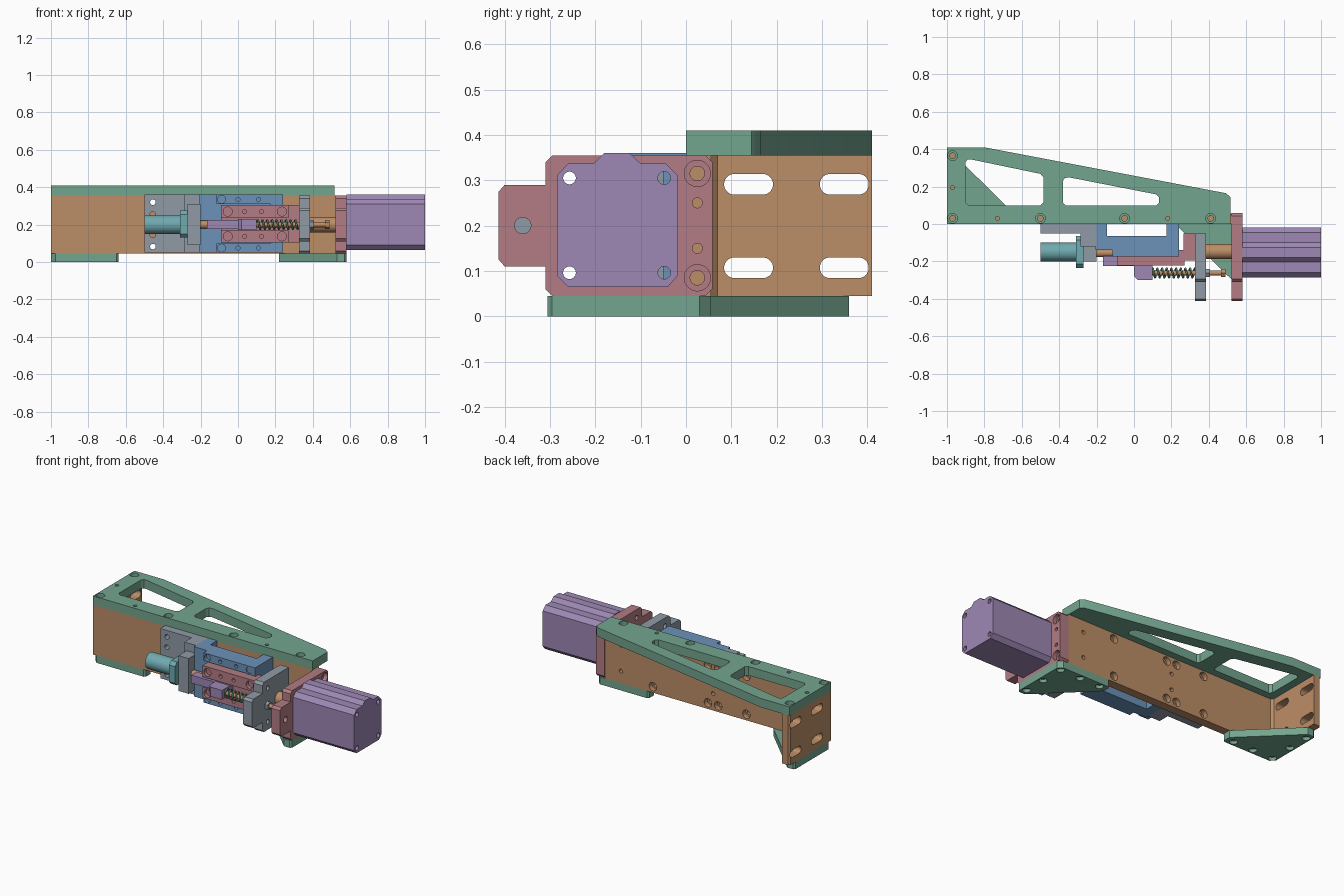
import bpy, bmesh, math
from mathutils import Vector

old = bpy.data.objects.get("Cube")
if old:
    bpy.data.objects.remove(old, do_unlink=True)


def material(name, rgb):
    lin = [((c / 255 + 0.055) / 1.055) ** 2.4 for c in rgb] + [1.0]
    m = bpy.data.materials.new(name)
    m.use_nodes = True
    m.diffuse_color = lin
    m.node_tree.nodes["Principled BSDF"].inputs["Base Color"].default_value = lin
    return m


GREEN = material("sage green", (116, 165, 143))
BROWN = material("tan", (188, 142, 103))
PURPLE = material("lavender", (157, 136, 180))
RED = material("dusty rose", (178, 124, 132))
BLUE = material("steel blue", (108, 146, 184))
GREY = material("slate grey", (144, 155, 166))
TEAL = material("teal", (112, 170, 176))

# Maps a profile point (a, b) and a depth d to space, for each extrusion axis
SPACE = {"x": lambda a, b, d: (d, a, b),
         "y": lambda a, b, d: (a, d, b),
         "z": lambda a, b, d: (a, b, d)}


def add_prism(bm, pts, axis, lo, hi):
    rings = [[bm.verts.new(SPACE[axis](a, b, d)) for a, b in pts] for d in (lo, hi)]
    faces = [bm.faces.new(rings[0]), bm.faces.new(rings[1])]
    n = len(pts)
    for i in range(n):
        j = (i + 1) % n
        faces.append(bm.faces.new((rings[0][i], rings[0][j], rings[1][j], rings[1][i])))
    bmesh.ops.recalc_face_normals(bm, faces=faces)


def finish(name, bm, mat=None):
    me = bpy.data.meshes.new(name)
    bm.to_mesh(me)
    bm.free()
    ob = bpy.data.objects.new(name, me)
    bpy.context.collection.objects.link(ob)
    if mat:
        me.materials.append(mat)
    return ob


def prism(name, pts, axis, lo, hi, mat):
    bm = bmesh.new()
    add_prism(bm, pts, axis, lo, hi)
    return finish(name, bm, mat)


def rect(a0, a1, b0, b1, c=0):
    if not c:
        return [(a0, b0), (a1, b0), (a1, b1), (a0, b1)]
    return [(a0 + c, b0), (a1 - c, b0), (a1, b0 + c), (a1, b1 - c),
            (a1 - c, b1), (a0 + c, b1), (a0, b1 - c), (a0, b0 + c)]


def box(name, x0, x1, y0, y1, z0, z1, mat):
    return prism(name, rect(x0, x1, y0, y1), "z", z0, z1, mat)


def circle(a, b, r, stretch=0, n=24):
    # stretch > 0 gives a slot running along the first direction
    pts = []
    for i in range(n):
        t = 2 * math.pi * (i + 0.5) / n
        pts.append((a + r * math.cos(t) + math.copysign(stretch, math.cos(t)), b + r * math.sin(t)))
    return pts


def rod(name, x0, x1, y, z, r, mat, n=24):
    return smooth(prism(name, circle(y, z, r, n=n), "x", x0, x1, mat))


def select(ob):
    bpy.ops.object.select_all(action="DESELECT")
    ob.select_set(True)
    bpy.context.view_layer.objects.active = ob


def smooth(ob):
    select(ob)
    bpy.ops.object.shade_smooth_by_angle(angle=math.radians(30))
    return ob


def cut(ob, *groups):
    # Each group is (axis, lo, hi, list of profiles)
    for axis, lo, hi, profiles in groups:
        bm = bmesh.new()
        for p in profiles:
            add_prism(bm, p, axis, lo, hi)
        cutter = finish("cutter", bm)
        cutter.hide_render = True
        mod = ob.modifiers.new("holes", "BOOLEAN")
        mod.operation = "DIFFERENCE"
        mod.object = cutter
        select(ob)
        bpy.ops.object.modifier_apply(modifier=mod.name)
        bpy.data.objects.remove(cutter, do_unlink=True)
    return smooth(ob)


def holes(points, r):
    return [circle(a, b, r) for a, b in points]


Z0, Z1, MID = 0.045, 0.355, 0.2

# Angle bracket: long wall and slotted end wall with a small inner chamfer
bracket = prism("angle_bracket", [(-1, 0), (0.52, 0), (0.52, 0.055), (-0.935, 0.055), (-0.95, 0.07),
                                  (-0.95, 0.41), (-0.99, 0.41), (-1, 0.4)], "z", Z0, Z1, BROWN)
bolt_rows = [(x, z) for x in (-0.455, -0.26, -0.19, 0.19) for z in (0.083, 0.32)]
cut(bracket,
    ("x", -1.1, -0.9, [circle(y, z, 0.023, 0.031) for y in (0.138, 0.349) for z in (0.107, 0.291)]),
    ("y", -0.1, 0.1, holes(bolt_rows, 0.015)),
    ("y", 0.025, 0.1, holes(bolt_rows, 0.026)),
    ("y", 0.02, 0.1, holes([(-0.225, 0.15), (-0.225, 0.25), (0.41, 0.12), (0.41, 0.28)], 0.012)))

# Top plate with two windows and counterbored bolts
top = prism("top_plate", [(-1, 0), (0.515, 0), (0.515, 0.145), (0.49, 0.165), (-0.8, 0.41), (-1, 0.41)],
            "z", Z1, 0.41, GREEN)
bolts = [(-0.97, 0.365), (-0.97, 0.03), (-0.5, 0.03), (-0.05, 0.03), (0.41, 0.03)]
cut(top,
    ("z", 0.3, 0.5, [[(-0.9, 0.115), (-0.885, 0.1), (-0.5, 0.1), (-0.485, 0.115), (-0.485, 0.25),
                      (-0.5, 0.268), (-0.87, 0.345), (-0.89, 0.345), (-0.9, 0.33)],
                     [(-0.38, 0.115), (-0.365, 0.1), (0.12, 0.1), (0.135, 0.115), (0.135, 0.14),
                      (0.12, 0.158), (-0.35, 0.25), (-0.37, 0.245), (-0.38, 0.23)]]),
    ("z", 0.3, 0.5, holes(bolts, 0.015)),
    ("z", 0.385, 0.5, holes(bolts, 0.026)),
    ("z", 0.3, 0.5, holes([(-0.73, 0.03), (0.18, 0.03), (-0.97, 0.195)], 0.011)))


# Bottom gussets: the front one is the rear one turned half a revolution
def gusset(name, turn):
    place = lambda pts: [(-0.42 - x, 0.055 - y) if turn else (x, y) for x, y in pts]
    outline = [(-1, 0.025), (-0.975, 0), (-0.65, 0), (-0.64, 0.01), (-0.64, 0.055), (-0.95, 0.36), (-0.99, 0.36), (-1, 0.35)]
    spots = place([(-0.97, 0.32), (-0.97, 0.18), (-0.97, 0.03), (-0.83, 0.03), (-0.69, 0.03)])
    g = prism(name, place(outline), "z", 0, Z0, GREEN)
    cut(g, ("z", -0.1, 0.1, holes(spots, 0.012)), ("z", -0.1, 0.02, holes(spots, 0.023)))


gusset("rear_gusset", False)
gusset("front_gusset", True)

# Motor mounting plate with a front tab
tabbed = lambda back: [(-0.413, 0.125), (-0.4, 0.11), (-0.31, 0.11), (-0.31, 0.06), (-0.295, Z0),
                       (back - 0.015, Z0), (back, 0.06), (back, 0.34), (back - 0.015, Z1),
                       (-0.295, Z1), (-0.31, 0.34), (-0.31, 0.29), (-0.4, 0.29), (-0.413, 0.275)]
mount = prism("motor_plate", tabbed(0.058), "x", 0.52, 0.58, RED)
corners = [(y, z) for y in (-0.257, -0.048) for z in (0.096, 0.305)]
big = [(0.025, 0.085), (0.025, 0.315)]
cut(mount,
    ("x", 0.4, 0.7, holes(corners, 0.014) + holes([(-0.36, MID)], 0.018)),
    ("x", 0.4, 0.7, holes(big, 0.016) + holes([(0.025, 0.15), (0.025, 0.25)], 0.011)),
    ("x", 0.555, 0.7, holes(big, 0.029)))

# Motor body with a raised rib on top
motor = prism("motor", [(-0.285, 0.09), (-0.26, 0.065), (-0.04, 0.065), (-0.018, 0.09), (-0.018, 0.31),
                        (-0.045, 0.337), (-0.1, 0.337), (-0.125, 0.36), (-0.18, 0.36), (-0.203, 0.337),
                        (-0.26, 0.337), (-0.285, 0.31)], "x", 0.58, 1.0, PURPLE)
cut(motor, ("x", 0.5, 1.1, holes(corners, 0.014)))

# Shaft coupling and sensor plate in front of the motor
rod("shaft_coupling", 0.385, 0.52, -0.147, MID, 0.041, BROWN)
stop = prism("stop_plate", [(min(y, -0.05), z) for y, z in tabbed(-0.035)], "x", 0.325, 0.385, GREY)
cut(stop, ("x", 0.3, 0.4, holes(corners[:2], 0.014)))

# Left bracket and actuator holder
bracket_left = box("actuator_bracket", -0.5, -0.2, -0.05, 0, 0.05, 0.36, GREY)
cut(bracket_left, ("y", -0.2, 0.1, holes([(-0.455, z) for z in (0.083, 0.145, 0.255, 0.32)], 0.015)))
box("holder_base", -0.285, -0.2, -0.12, -0.05, 0.05, 0.36, GREY)
box("holder_block", -0.27, -0.2, -0.2, -0.12, 0.09, 0.31, GREY)

# Actuator barrel, flange and spindle
rod("actuator_barrel", -0.5, -0.31, -0.15, MID, 0.05, TEAL, 32)
prism("actuator_flange", rect(-0.235, -0.065, 0.13, 0.275, 0.02), "x", -0.31, -0.27, TEAL)
rod("spindle", -0.2, -0.1, -0.155, MID, 0.022, BROWN)

# Linear stage base: a bridge with a raised foot at each end
box("stage_foot_left", -0.205, -0.145, -0.14, 0, 0.05, 0.36, BLUE)
box("stage_foot_right", 0.175, 0.24, -0.17, 0, 0.05, 0.36, BLUE)
box("stage_bed", -0.145, 0.24, -0.14, -0.065, 0.05, 0.36, BLUE)
for side, lo, hi in (("lower", 0.05, 0.1), ("upper", 0.31, 0.36)):
    rail = box(side + "_rail", -0.115, 0.24, -0.175, -0.14, lo, hi, BLUE)
    zc = (lo + hi) / 2
    cut(rail, ("y", -0.2, -0.155, holes([(-0.088, zc), (0.2, zc)], 0.021)),
        ("y", -0.2, -0.155, holes([(0.0, zc), (0.11, zc)], 0.011)))

# Sliding carriage: plate, two bars and an end block
box("carriage_plate", -0.09, 0.27, -0.19, -0.14, 0.105, 0.305, RED)
for side, lo, hi in (("lower", 0.105, 0.17), ("upper", 0.235, 0.305)):
    bar = box(side + "_carriage_bar", -0.09, 0.27, -0.222, -0.19, lo, hi, RED)
    zc = (lo + hi) / 2
    cut(bar, ("y", -0.23, -0.2, holes([(-0.055, zc), (0.235, zc)], 0.024)),
        ("y", -0.23, -0.2, holes([(0.035, zc), (0.125, zc)], 0.011)))
box("carriage_end_block", 0.265, 0.325, -0.195, -0.05, 0.105, 0.305, RED)

# Push bar with its raised post
box("push_bar", -0.165, 0.1, -0.225, -0.17, 0.177, 0.226, PURPLE)
prism("push_post", [(0, -0.22), (0.1, -0.22), (0.1, -0.3), (0.02, -0.3), (0, -0.28)], "z", 0.172, 0.23, PURPLE)

# Spring guide rod with its head and collar
rod("guide_rod", 0.1, 0.49, -0.262, MID, 0.014, BROWN)
rod("guide_rod_head", 0.465, 0.49, -0.262, MID, 0.024, BROWN, 6)
rod("guide_collar", 0.385, 0.405, -0.262, MID, 0.026, GREY, 6)

# Return spring
curve = bpy.data.curves.new("return_spring", "CURVE")
curve.dimensions = "3D"
curve.bevel_depth = 0.005
curve.bevel_resolution = 1
turns, steps = 9, 16
line = curve.splines.new("POLY")
line.points.add(turns * steps)
for i, p in enumerate(line.points):
    t = 2 * math.pi * i / steps
    p.co = Vector((0.1 + 0.225 * i / (turns * steps), -0.262 + 0.025 * math.cos(t), MID + 0.025 * math.sin(t), 1))
curve.materials.append(GREEN)
bpy.context.collection.objects.link(bpy.data.objects.new("return_spring", curve))
